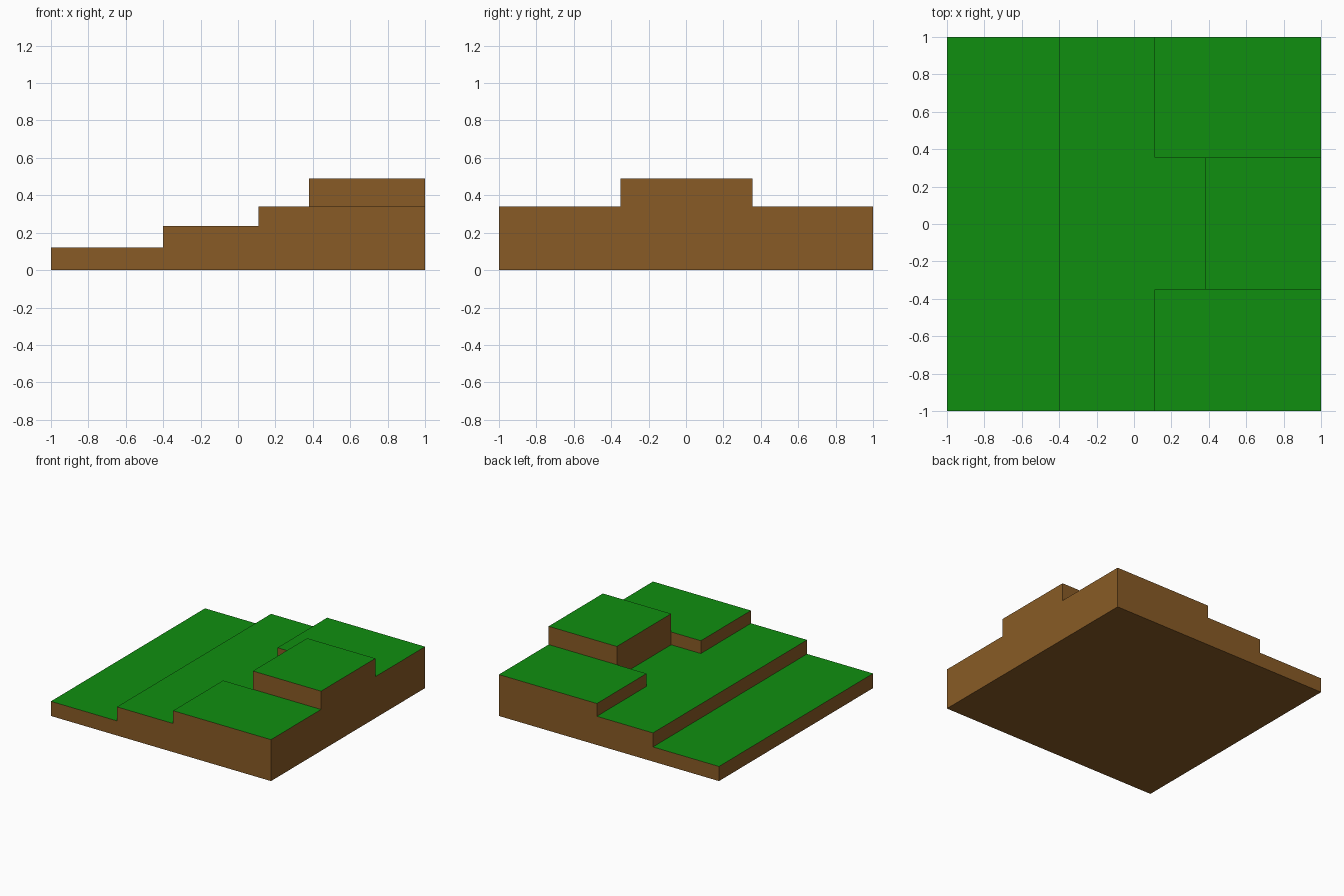
import bpy, bmesh, math

if "Cube" in bpy.data.objects:
    bpy.data.objects.remove(bpy.data.objects["Cube"])

def material(name, rgb):
    m = bpy.data.materials.new(name)
    m.diffuse_color = (*rgb, 1)
    m.use_nodes = True
    m.node_tree.nodes["Principled BSDF"].inputs["Base Color"].default_value = m.diffuse_color
    return m

grass = material("grass green", (0.005, 0.275, 0.005))
soil = material("soil brown", (0.25, 0.105, 0.019))

# Plan grid lines and the terrace height of each cell (columns along x)
xs = [-1, -0.4, 0.11, 0.38, 1]
ys = [-1, -0.35, 0.355, 1]
LOW, MID, HIGH, TOP = 0.12, 0.235, 0.34, 0.49
heights = [[LOW] * 3, [MID] * 3, [HIGH, MID, HIGH], [HIGH, TOP, HIGH]]
levels = [0, LOW, MID, HIGH, TOP]

def height(i, j):
    inside = 0 <= i < len(xs) - 1 and 0 <= j < len(ys) - 1
    return heights[i][j] if inside else 0

bm = bmesh.new()

def quad(*points):
    bm.faces.new([bm.verts.new(p) for p in points])

for i in range(len(xs) - 1):
    for j in range(len(ys) - 1):
        x0, x1, y0, y1, h = xs[i], xs[i + 1], ys[j], ys[j + 1], height(i, j)
        # Terrace top and underside
        quad((x0, y0, h), (x1, y0, h), (x1, y1, h), (x0, y1, h))
        quad((x0, y1, 0), (x1, y1, 0), (x1, y0, 0), (x0, y0, 0))
        # Walls down to each lower neighbour
        sides = [((x0, y0), (x1, y0), height(i, j - 1)),
                 ((x1, y0), (x1, y1), height(i + 1, j)),
                 ((x1, y1), (x0, y1), height(i, j + 1)),
                 ((x0, y1), (x0, y0), height(i - 1, j))]
        for a, b, floor in sides:
            for lo, hi in zip(levels, levels[1:]):
                if lo >= floor and hi <= h:
                    quad((*a, lo), (*b, lo), (*b, hi), (*a, hi))

# Join the cells and clear the flat seams
bmesh.ops.remove_doubles(bm, verts=bm.verts[:], dist=1e-4)
bmesh.ops.dissolve_limit(bm, angle_limit=math.radians(1),
                         verts=bm.verts[:], edges=bm.edges[:])
bm.normal_update()

# Grass on everything facing up, soil elsewhere
for f in bm.faces:
    f.material_index = 0 if f.normal.z > 0.5 else 1

mesh = bpy.data.meshes.new("terraced_ground")
bm.to_mesh(mesh)
bm.free()
mesh.materials.append(grass)
mesh.materials.append(soil)
bpy.context.collection.objects.link(bpy.data.objects.new("terraced_ground", mesh))
